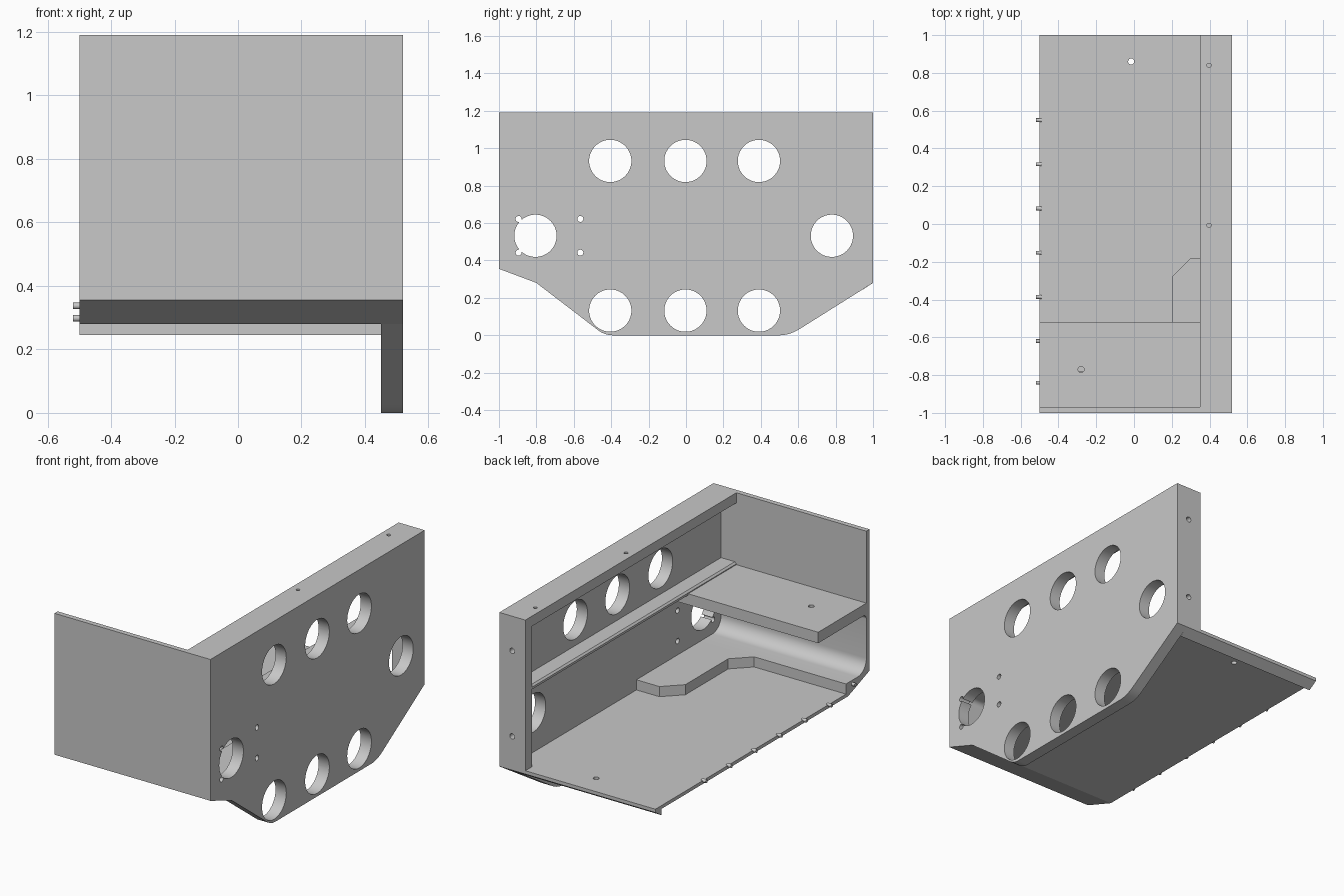
import bpy, bmesh, math
from mathutils import Vector, Matrix

if "Cube" in bpy.data.objects:
    bpy.data.objects.remove(bpy.data.objects["Cube"])

grey = bpy.data.materials.new("light_grey")
grey.diffuse_color = (0.58, 0.58, 0.58, 1)
grey.use_nodes = True
grey.node_tree.nodes["Principled BSDF"].inputs["Base Color"].default_value = grey.diffuse_color


def finish(name, bm):
    bmesh.ops.recalc_face_normals(bm, faces=bm.faces)
    me = bpy.data.meshes.new(name)
    bm.to_mesh(me)
    bm.free()
    me.materials.append(grey)
    ob = bpy.data.objects.new(name, me)
    bpy.context.collection.objects.link(ob)
    return ob


def prism(name, profile, axis, lo, hi):
    """Extrude a 2D profile along one axis; the profile uses the other two in order."""
    def place(p, t):
        c = list(p)
        c.insert("xyz".index(axis), t)
        return Vector(c)
    bm = bmesh.new()
    face = bm.faces.new([bm.verts.new(place(p, lo)) for p in profile])
    ext = bmesh.ops.extrude_face_region(bm, geom=[face])
    move = place((0, 0), hi - lo)
    bmesh.ops.translate(bm, vec=move, verts=[v for v in ext["geom"] if isinstance(v, bmesh.types.BMVert)])
    return finish(name, bm)


def box(name, x, y, z):
    return prism(name, [(x[0], y[0]), (x[1], y[0]), (x[1], y[1]), (x[0], y[1])], "z", *z)


def cylinders(name, axis, items, length, sides):
    """One object holding a cylinder for every (centre, radius)."""
    rot = {"x": Matrix.Rotation(math.pi / 2, 4, "Y"),
           "y": Matrix.Rotation(math.pi / 2, 4, "X"), "z": Matrix()}[axis]
    bm = bmesh.new()
    for c, r in items:
        bmesh.ops.create_cone(bm, cap_ends=True, segments=sides, radius1=r, radius2=r,
                              depth=length, matrix=Matrix.Translation(c) @ rot)
    return finish(name, bm)


def boolean(target, other, operation):
    mod = target.modifiers.new("bool", "BOOLEAN")
    mod.operation, mod.solver, mod.object = operation, "EXACT", other
    mod.use_self = operation == "DIFFERENCE"
    bpy.context.view_layer.objects.active = target
    bpy.ops.object.modifier_apply(modifier=mod.name)
    bpy.data.objects.remove(other, do_unlink=True)


def curve(a, c, b, n=8):
    """Quadratic rounding from a to b around corner c."""
    return [tuple((1 - t) ** 2 * p + 2 * t * (1 - t) * q + t * t * r for p, q, r in zip(a, c, b))
            for t in (i / n for i in range(n + 1))]


def arc(cy, cz, r, a0, a1, n=10):
    return [(cy + r * math.cos(math.radians(a0 + (a1 - a0) * i / n)),
             cz + r * math.sin(math.radians(a0 + (a1 - a0) * i / n))) for i in range(n + 1)]


# Right side plate with rounded lower corners
side = ([(-1, 1.19), (-1, 0.355), (-0.8, 0.28)]
        + curve((-0.48, 0.035), (-0.44, 0), (-0.39, 0))
        + curve((0.5, 0), (0.554, 0), (0.61, 0.035))
        + [(1, 0.28), (1, 1.19)])
chassis = prism("chassis", side, "x", 0.45, 0.52)

# Thin floor with a back lip, front wall and shelf as one continuous section
section = ([(-1, 1.19), (-1, 0.355), (-0.8, 0.28), (0.943, 0.28), (0.943, 0.245), (0.946, 0.245),
            (1, 0.28), (1, 0.30), (-0.78, 0.30), (-0.78, 0.36)]
           + arc(-0.89, 0.44, 0.08, 270, 180)
           + arc(-0.94, 0.67, 0.03, 180, 90)
           + [(-0.52, 0.70), (-0.52, 0.765), (-0.97, 0.765), (-0.97, 1.19)])
boolean(chassis, prism("floor", section, "x", -0.5, 0.45), "UNION")

# Top flange, back flange, chamfered rail and raised floor step
boolean(chassis, box("top_flange", (0.35, 0.45), (-0.97, 1), (1.13, 1.19)), "UNION")
boolean(chassis, box("back_flange", (0.35, 0.45), (0.94, 1), (0.30, 1.13)), "UNION")
rail = [(0.45, 0.75), (0.36, 0.75), (0.35, 0.757), (0.35, 0.77), (0.36, 0.78), (0.45, 0.78)]
boolean(chassis, prism("rail", rail, "y", -0.97, 0.94), "UNION")
step = [(0.45, -0.18), (0.3, -0.18), (0.2, -0.28), (0.2, -0.68), (0.1, -0.78), (0.45, -0.78)]
boolean(chassis, prism("floor_step", step, "z", 0.30, 0.36), "UNION")

# Large and small holes through the side plate
large = [(y, z) for y in (-0.405, -0.003, 0.39) for z in (0.132, 0.932)] + [(-0.805, 0.532), (0.78, 0.532)]
small = [(y, z) for y in (-0.895, -0.565) for z in (0.442, 0.622)]
boolean(chassis, cylinders("large_holes", "x", [((0.485, y, z), 0.113) for y, z in large], 0.1, 64), "DIFFERENCE")
boolean(chassis, cylinders("small_holes", "x", [((0.485, y, z), 0.016) for y, z in small], 0.1, 32), "DIFFERENCE")

# Screw holes in the flanges, floor and shelf
boolean(chassis, cylinders("flange_holes", "z", [((0.397, y, 1.16), 0.011) for y in (0.84, -0.007)], 0.1, 32), "DIFFERENCE")
boolean(chassis, cylinders("back_holes", "y", [((0.436, 0.98, z), 0.016) for z in (0.48, 0.985)], 0.08, 32), "DIFFERENCE")
boolean(chassis, cylinders("panel_holes", "z", [((-0.015, 0.86, 0.28), 0.016), ((-0.28, -0.77, 0.73), 0.016)],
                           0.12, 32), "DIFFERENCE")

# Locating pins along the open edge
spots = [(-0.84, 0.337)] + [(-0.62 + 0.234 * i, 0.298) for i in range(6)]
pins = cylinders("locating_pins", "x", [((-0.505, y, z), 0.01) for y, z in spots], 0.03, 32)

# Smooth the curved faces only
for ob in (chassis, pins):
    bpy.ops.object.select_all(action="DESELECT")
    ob.select_set(True)
    bpy.context.view_layer.objects.active = ob
    bpy.ops.object.shade_smooth_by_angle(angle=math.radians(15))
